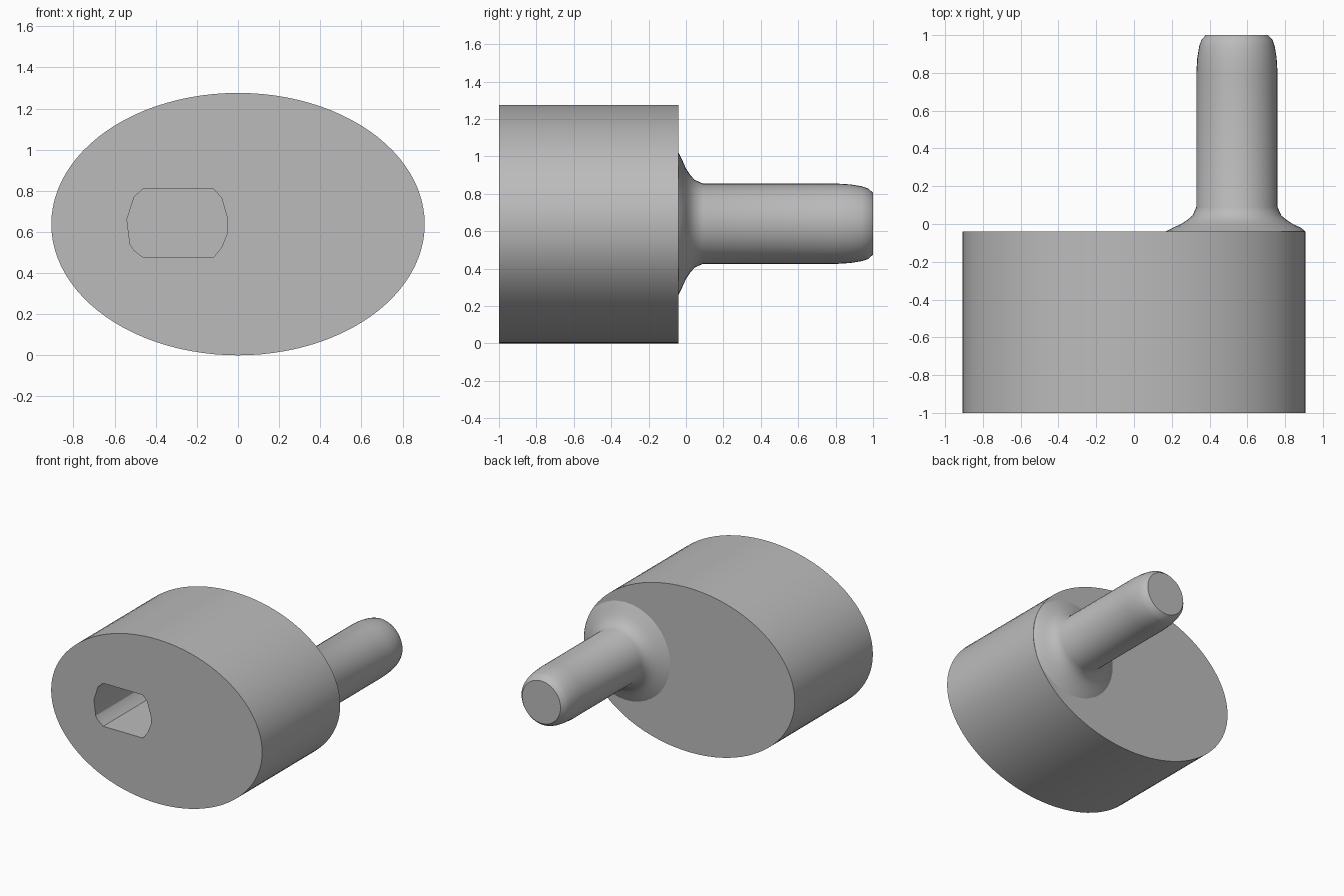
import bpy, bmesh, math

old = bpy.data.objects.get("Cube")
if old:
    bpy.data.objects.remove(old, do_unlink=True)

RX, RZ, CZ = 0.908, 0.638, 0.638      # oval body half sizes and centre height
BACK = -0.04

grey = bpy.data.materials.new("plain grey")
grey.use_nodes = True
grey.diffuse_color = (0.5, 0.5, 0.5, 1)
grey.node_tree.nodes["Principled BSDF"].inputs["Base Color"].default_value = (0.5, 0.5, 0.5, 1)


def loft(name, rings):
    """Skin a list of equal-length rings and cap both ends."""
    bm = bmesh.new()
    loops = [[bm.verts.new(p) for p in ring] for ring in rings]
    for a, b in zip(loops, loops[1:]):
        for i in range(len(a)):
            j = (i + 1) % len(a)
            bm.faces.new((a[i], a[j], b[j], b[i]))
    bm.faces.new(loops[0])
    bm.faces.new(loops[-1])
    bmesh.ops.recalc_face_normals(bm, faces=bm.faces)
    mesh = bpy.data.meshes.new(name)
    bm.to_mesh(mesh)
    bm.free()
    mesh.materials.append(grey)
    obj = bpy.data.objects.new(name, mesh)
    bpy.context.collection.objects.link(obj)
    return obj


def oval(cx, cz, rx, rz, y, n):
    angles = [math.tau * i / n for i in range(n)]
    return [(cx + rx * math.cos(a), y, cz + rz * math.sin(a)) for a in angles]


def inside_body(p):
    """Pull a point back within the oval outline."""
    x, y, z = p
    d = math.hypot(x / RX, (z - CZ) / RZ)
    k = min(1, 0.998 / d)
    return (x * k, y, CZ + (z - CZ) * k)


def smooth(obj, degrees):
    bpy.ops.object.select_all(action='DESELECT')
    obj.select_set(True)
    bpy.context.view_layer.objects.active = obj
    bpy.ops.object.shade_smooth_by_angle(angle=math.radians(degrees))


# Oval body
body = loft("oval_body", [oval(0, CZ, RX, RZ, y, 96) for y in (-1, BACK)])

# Flat-sided socket cut into the front
socket = [(-0.54, 0.66), (-0.505, 0.77), (-0.46, 0.81), (-0.12, 0.81),
          (-0.08, 0.765), (-0.05, 0.66), (-0.05, 0.6), (-0.08, 0.525),
          (-0.12, 0.475), (-0.46, 0.475), (-0.505, 0.51), (-0.525, 0.54)]
cutter = loft("socket_cutter", [[(x, y, z) for x, z in socket] for y in (-1.1, -0.15)])
cutter.hide_render = True
cut = body.modifiers.new("socket", 'BOOLEAN')
cut.operation = 'DIFFERENCE'
cut.solver = 'EXACT'
cut.object = cutter
bpy.context.view_layer.objects.active = body
bpy.ops.object.modifier_apply(modifier=cut.name)
bpy.data.objects.remove(cutter, do_unlink=True)
smooth(body, 25)

# Round pin with a flared root and a rounded tip: (y, radius)
profile = [(-0.06, 0.38), (BACK, 0.38), (-0.02, 0.34), (0, 0.295), (0.02, 0.265),
           (0.045, 0.235), (0.09, 0.215), (0.8, 0.215), (0.88, 0.21),
           (0.94, 0.2), (0.975, 0.188), (1, 0.165)]
pin = loft("pin", [[inside_body(p) for p in oval(0.545, 0.64, r, r, y, 40)]
                   for y, r in profile])
smooth(pin, 40)
